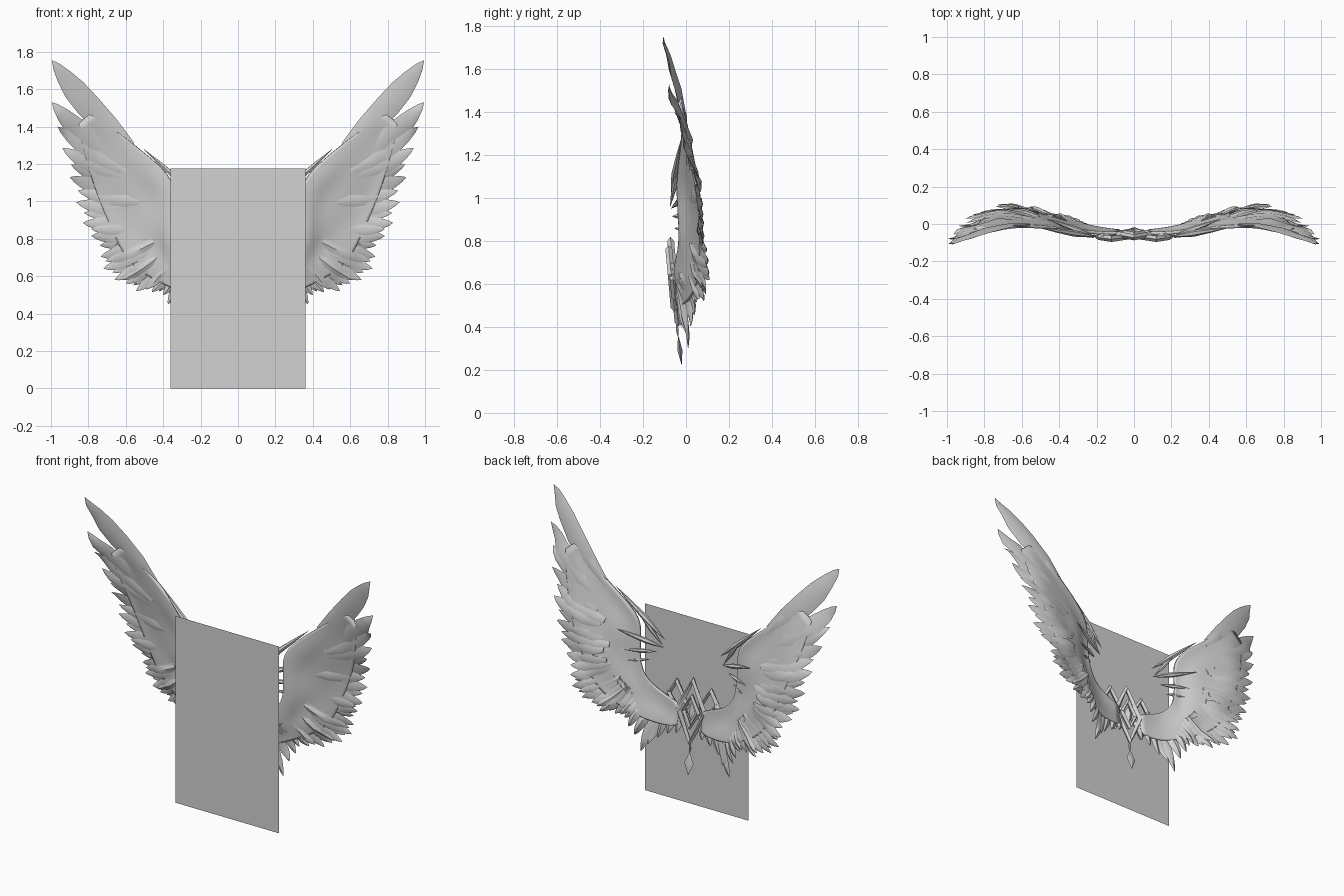
import bpy, bmesh, math
from mathutils import Vector

if "Cube" in bpy.data.objects:
    bpy.data.objects.remove(bpy.data.objects["Cube"])

grey = bpy.data.materials.new("plain grey")
grey.diffuse_color = (0.65, 0.65, 0.65, 1)
grey.use_nodes = True
grey.node_tree.nodes["Principled BSDF"].inputs["Base Color"].default_value = grey.diffuse_color

# Depth of the curved wing sheet at sample points (x, z, y)
DEPTH = [(.1, .6, -.05), (.25, .67, -.05), (.34, .85, -.03), (.34, 1.05, -.04), (.4, 1.16, -.03),
         (.6, 1.34, -.01), (.78, 1.46, -.03), (.995, 1.75, -.105), (.995, 1.5, -.08), (.94, 1.28, -.01),
         (.87, 1.0, .05), (.74, 1.0, .065), (.72, .65, .105), (.6, .85, .07), (.5, 1.0, .03),
         (.55, .53, .085), (.4, .5, .04), (.31, .3, .01), (.15, .45, -.03), (.45, .7, .04), (.72, 1.25, .02),
         (.88, 1.57, -.065)]


def depth(x, z):
    total = value = 0
    for px, pz, py in DEPTH:
        w = 1 / ((x - px) ** 2 + (z - pz) ** 2 + .004) ** 2
        total += w
        value += w * py
    return value / total


def make(name, bm, mirror=True, solid=0, subdivide=0):
    bmesh.ops.recalc_face_normals(bm, faces=bm.faces)
    me = bpy.data.meshes.new(name)
    bm.to_mesh(me)
    bm.free()
    ob = bpy.data.objects.new(name, me)
    bpy.context.collection.objects.link(ob)
    me.materials.append(grey)
    bpy.ops.object.select_all(action='DESELECT')
    ob.select_set(True)
    bpy.context.view_layer.objects.active = ob
    bpy.ops.object.shade_smooth_by_angle(angle=math.radians(40))
    if subdivide:
        ob.modifiers.new("round", 'SUBSURF').levels = subdivide
        ob.modifiers["round"].render_levels = subdivide
    if solid:
        m = ob.modifiers.new("thickness", 'SOLIDIFY')
        m.thickness, m.offset = solid, 0
    if mirror:
        ob.modifiers.new("mirror", 'MIRROR').use_clip = False
    return ob


def skin(bm, rings, start=None, end=None):
    """Join rings of equal size; close the ends to points or caps."""
    loops = [[bm.verts.new(p) for p in r] for r in rings]
    n = len(loops[0])
    for a, b in zip(loops, loops[1:]):
        for i in range(n):
            bm.faces.new((a[i], a[(i + 1) % n], b[(i + 1) % n], b[i]))
    for loop, point in ((loops[0], start), (loops[-1], end)):
        if point is None:
            bm.faces.new(loop)
        else:
            v = bm.verts.new(point)
            for i in range(n):
                bm.faces.new((loop[i], loop[(i + 1) % n], v))


def feather(bm, root, tip, width, bend=.03, lift=0, thick=.011):
    """Lens-section blade that follows the wing sheet and curves upward."""
    a, b = Vector(root), Vector(tip)
    d = (b - a).normalized()
    side = Vector((-d.y, d.x))
    mid = (a + b) / 2 - side * bend
    rings = []
    for t, f in ((0, .5), (.25, .9), (.5, 1), (.68, .92), (.82, .66), (.93, .34)):
        c = a * (1 - t) ** 2 + mid * 2 * t * (1 - t) + b * t * t
        l, r = c + side * width * f / 2, c - side * width * f / 2
        y = depth(*c) + lift
        rings.append([(l.x, depth(*l) + lift, l.y), (c.x, y + thick * f, c.y),
                      (r.x, depth(*r) + lift, r.y), (c.x, y - thick * f, c.y)])
    skin(bm, rings, end=(b.x, depth(*b) + lift, b.y))


def spike(bm, a, b, radius, fat=.4):
    """Double-pointed thorn."""
    a, b = Vector(a), Vector(b)
    q = (b - a).to_track_quat('Z', 'Y')
    ring = lambda t, r: [a.lerp(b, t) + q @ Vector((math.cos(k * math.pi / 3) * r, math.sin(k * math.pi / 3) * r, 0))
                         for k in range(6)]
    skin(bm, [ring(fat * .5, radius * .6), ring(fat, radius), ring((1 + fat) / 2, radius * .6)], a, b)


# Backing panel
bm = bmesh.new()
bm.faces.new([bm.verts.new(p) for p in
              ((-.36, -.105, 0), (.36, -.105, 0), (.36, -.105, 1.175), (-.36, -.105, 1.175))])
make("back_panel", bm, mirror=False)

# Wing sheet between the leading edge and the feather line
lead = [(.08, .64), (.24, .69), (.325, .78), (.345, .9), (.335, 1.04), (.36, 1.14), (.5, 1.26), (.66, 1.385), (.79, 1.47)]
trail = [(.08, .5), (.24, .49), (.38, .55), (.5, .61), (.6, .69), (.67, .84), (.75, 1.02), (.81, 1.21), (.86, 1.41)]
bm = bmesh.new()
grid = []
for p, q in zip(lead, trail):
    row = []
    for k in range(7):
        x, z = Vector(p).lerp(Vector(q), k / 6)
        row.append(bm.verts.new((x, depth(x, z), z)))
    grid.append(row)
for r, s in zip(grid, grid[1:]):
    for k in range(6):
        bm.faces.new((r[k], r[k + 1], s[k + 1], s[k]))
make("wing_sheet", bm, solid=.018, subdivide=2)

# Main flight feathers, with shorter ones between them
tips = [(.94, 1.285), (.9, 1.13), (.865, .995), (.83, .885), (.785, .815), (.735, .705), (.72, .64),
        (.66, .58), (.6, .56), (.545, .52), (.46, .515), (.4, .5)]
roots = [(.56, 1.1), (.53, 1.03), (.51, .96), (.5, .9), (.48, .84), (.46, .8), (.44, .76),
         (.42, .73), (.4, .71), (.38, .69), (.35, .67), (.32, .65)]
bm = bmesh.new()
feather(bm, (.58, 1.29), (.995, 1.755), .135, .035, thick=.016)
feather(bm, (.62, 1.2), (.995, 1.53), .115, .04, thick=.016)
feather(bm, (.6, 1.16), (.965, 1.4), .08, .03, -.006)
feather(bm, (.56, 1.27), (.77, 1.49), .06, .0, .004)
for i, (r, t) in enumerate(zip(roots, tips)):
    w = .095 - .004 * i
    feather(bm, r, t, w, .025)
    if i:
        t2 = (Vector(t) + Vector(tips[i - 1])) / 2
        r2 = (Vector(r) + Vector(roots[i - 1])) / 2
        feather(bm, r2, r2.lerp(t2, .93), w * .85, .02, .008 if i % 2 else -.008)
make("flight_feathers", bm)

# Short covering feathers on the rear side
bm = bmesh.new()
for i, (r, t) in enumerate(zip(roots, tips)):
    a, b = Vector(r), Vector(t)
    feather(bm, a.lerp(b, .1), a.lerp(b, .72), .07 - .002 * i, .015, .009, .008)
make("covert_feathers", bm)

# Hanging tail feathers beside the ornament
bm = bmesh.new()
for r, t, w in (((.3, .62), (.375, .45), .05), ((.25, .6), (.345, .4), .05), ((.22, .6), (.31, .3), .055),
                ((.19, .6), (.265, .355), .05), ((.16, .6), (.215, .4), .05), ((.12, .6), (.15, .44), .05),
                ((.08, .6), (.09, .46), .045)):
    feather(bm, r, t, w, .01)
make("tail_feathers", bm)

# Thorns on the inner wing edge
bm = bmesh.new()
spike(bm, (.19, -.07, 1.0), (.51, -.02, 1.285), .018)
spike(bm, (.21, -.075, .955), (.36, -.03, 1.16), .013, .5)
spike(bm, (.2, -.07, .95), (.47, .03, 1.04), .016)
spike(bm, (.25, -.065, .915), (.43, .02, .915), .013)
spike(bm, (.29, -.055, .86), (.4, .01, .85), .009)
make("wing_thorns", bm)


def lean(x, z, off=0):
    return Vector((x, -.085 + (.82 - z) * .09 + off, z))


def diamond_frame(bm, corners, width, off=0):
    """Closed band with a raised ridge around a four-cornered outline."""
    c = sum((Vector(p) for p in corners), Vector((0, 0))) / 4
    rings = []
    for p in corners:
        p = Vector(p)
        inner = p + (c - p) * min(.8, width / (p - c).length * 1.6)
        m = (p + inner) / 2
        rings.append([bm.verts.new(v) for v in (lean(*p, off), lean(*m, off + .016),
                                              lean(*inner, off), lean(*m, off - .016))])
    for i in range(4):
        a, b = rings[i], rings[(i + 1) % 4]
        for k in range(4):
            bm.faces.new((a[k], a[(k + 1) % 4], b[(k + 1) % 4], b[k]))


def gem(bm, top, bottom, half, thick):
    mid = (top + bottom) / 2
    ring = [top, mid + Vector((half, 0, 0)), bottom, mid - Vector((half, 0, 0))]
    vs = [bm.verts.new(p) for p in ring]
    for s in (-1, 1):
        v = bm.verts.new(mid + Vector((0, s * thick, 0)))
        for i in range(4):
            bm.faces.new((vs[i], vs[(i + 1) % 4], v))


# Central ornament
bm = bmesh.new()
diamond_frame(bm, ((0, .82), (.115, .61), (0, .4), (-.115, .61)), .026, .012)
diamond_frame(bm, ((0, .72), (.065, .61), (0, .5), (-.065, .61)), .016, .016)
gem(bm, lean(0, .67, .015), lean(0, .55, .015), .03, .02)
make("central_ornament", bm, mirror=False)

# Interlaced side diamonds
bm = bmesh.new()
diamond_frame(bm, ((.12, .78), (.21, .645), (.1, .47), (.015, .62)), .022)
diamond_frame(bm, ((.165, .7), (.22, .62), (.15, .52), (.09, .61)), .018, .008)
make("side_ornaments", bm)

# Hanging pendant
bm = bmesh.new()
spike(bm, (0, -.045, .42), (0, -.036, .35), .008, .5)
gem(bm, Vector((0, -.037, .365)), Vector((0, -.02, .22)), .032, .012)
make("pendant", bm, mirror=False)
